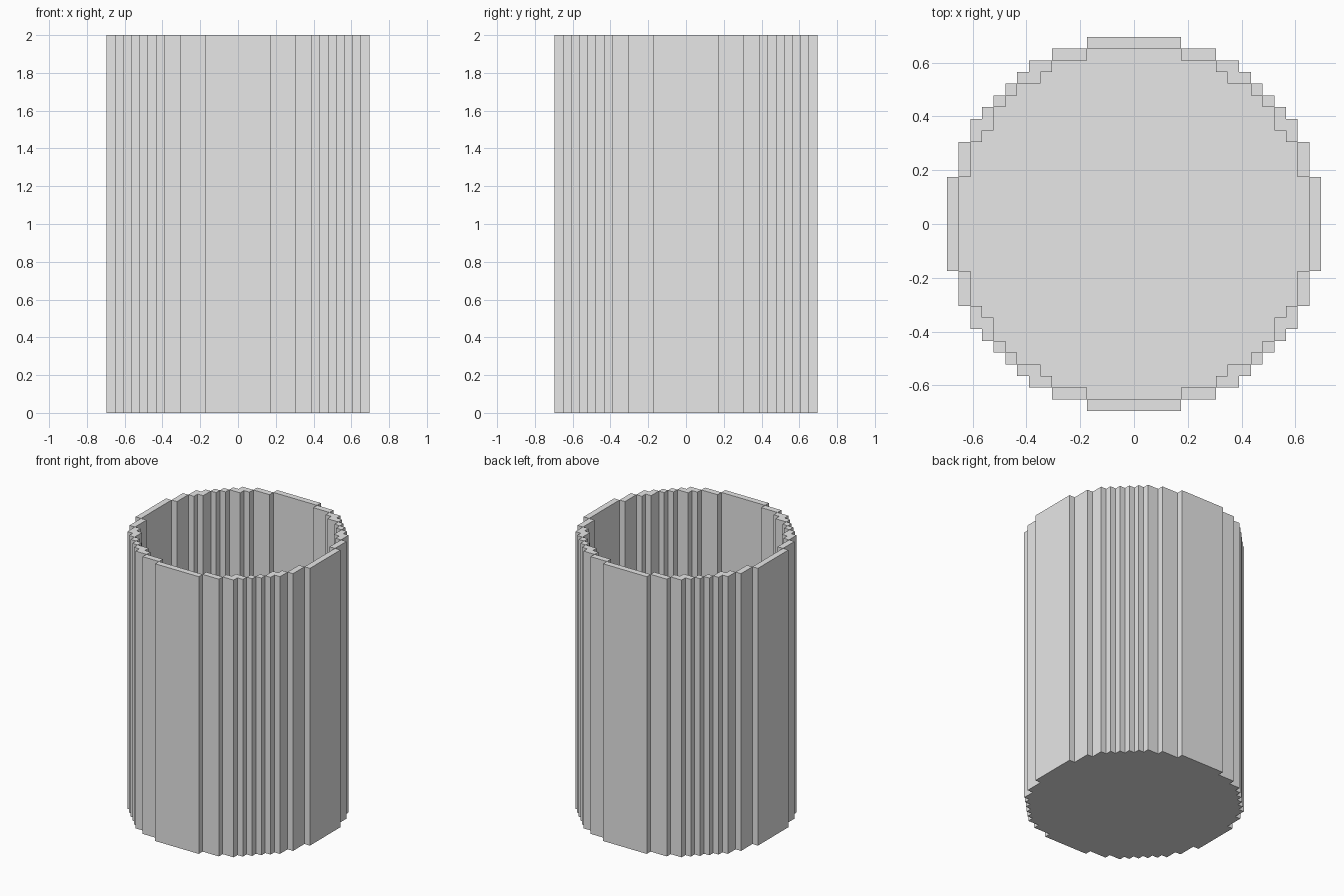
import bpy
import bmesh

cube = bpy.data.objects.get("Cube")
if cube:
    bpy.data.objects.remove(cube, do_unlink=True)

UNIT = 2 / 46   # size of one block
HEIGHT = 46     # blocks
FLOOR = 1       # floor thickness in blocks

# Half widths of the stepped circles, row by row outward from the middle
OUTER = [16] * 4 + [15] * 3 + [14, 14, 13, 12, 11, 10, 9, 7, 4]
INNER = [15] * 4 + [14] * 3 + [13, 12, 12, 11, 10, 8, 7, 4]

grey = bpy.data.materials.new("light_grey")
grey.use_nodes = True
grey.diffuse_color = (0.8, 0.8, 0.8, 1)
grey.node_tree.nodes["Principled BSDF"].inputs["Base Color"].default_value = (0.8, 0.8, 0.8, 1)


def cells(rows):
    """All block positions inside a stepped circle."""
    found = set()
    for j, half in enumerate(rows):
        for i in range(-half, half):
            found.add((i, j))
            found.add((i, -j - 1))
    return found


outer = cells(OUTER)
inner = cells(INNER)
wall = outer - inner

bm = bmesh.new()


def quad(*points):
    bm.faces.new([bm.verts.new([c * UNIT for c in p]) for p in points])


def flat(i, j, z, up):
    corners = [(i, j, z), (i + 1, j, z), (i + 1, j + 1, z), (i, j + 1, z)]
    quad(*(corners if up else corners[::-1]))


def upright(a, b, low, high):
    quad((*a, low), (*b, low), (*b, high), (*a, high))


# Underside, floor and rim
for i, j in outer:
    flat(i, j, 0, False)
    flat(i, j, HEIGHT if (i, j) in wall else FLOOR, True)

# Upright wall faces wherever a wall block borders open space
for i, j in wall:
    sides = {
        (i, j - 1): ((i, j), (i + 1, j)),
        (i + 1, j): ((i + 1, j), (i + 1, j + 1)),
        (i, j + 1): ((i + 1, j + 1), (i, j + 1)),
        (i - 1, j): ((i, j + 1), (i, j)),
    }
    for neighbour, (a, b) in sides.items():
        if neighbour not in wall:
            upright(a, b, FLOOR if neighbour in inner else 0, HEIGHT)

# Weld the blocks and merge coplanar faces into clean panels
bmesh.ops.remove_doubles(bm, verts=bm.verts, dist=UNIT / 100)
bmesh.ops.dissolve_limit(bm, angle_limit=0.02, verts=bm.verts, edges=bm.edges)

mesh = bpy.data.meshes.new("stepped_round_container")
bm.to_mesh(mesh)
bm.free()
mesh.materials.append(grey)
container = bpy.data.objects.new("stepped_round_container", mesh)
bpy.context.collection.objects.link(container)
